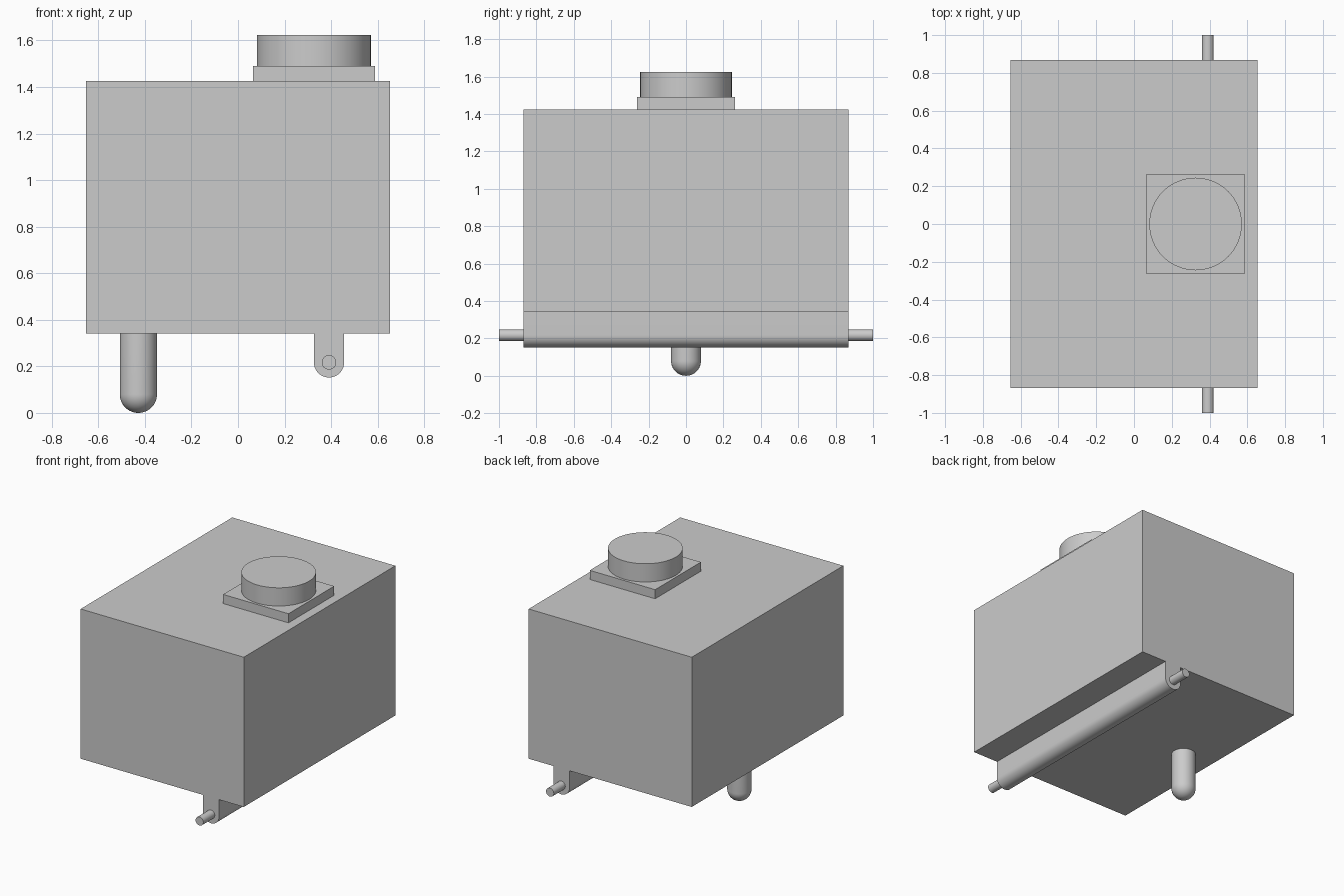
import bpy, bmesh, math
from mathutils import Matrix

cube = bpy.data.objects.get("Cube")
if cube:
    bpy.data.objects.remove(cube, do_unlink=True)

grey = bpy.data.materials.new("plain grey")
grey.use_nodes = True
colour = (0.6, 0.6, 0.6, 1)
grey.diffuse_color = colour
grey.node_tree.nodes["Principled BSDF"].inputs["Base Color"].default_value = colour


def finish(name, bm):
    bmesh.ops.recalc_face_normals(bm, faces=bm.faces)
    mesh = bpy.data.meshes.new(name)
    bm.to_mesh(mesh)
    bm.free()
    mesh.materials.append(grey)
    obj = bpy.data.objects.new(name, mesh)
    bpy.context.collection.objects.link(obj)
    bpy.ops.object.select_all(action='DESELECT')
    obj.select_set(True)
    bpy.context.view_layer.objects.active = obj
    bpy.ops.object.shade_smooth_by_angle(angle=math.radians(30))
    return obj


def box(name, x, half_x, half_y, z0, z1):
    bm = bmesh.new()
    place = Matrix.Translation((x, 0, (z0 + z1) / 2))
    size = Matrix.Diagonal((2 * half_x, 2 * half_y, z1 - z0, 1))
    bmesh.ops.create_cube(bm, size=1, matrix=place @ size)
    return finish(name, bm)


def cylinder(name, centre, radius, length, turn=Matrix.Identity(4)):
    bm = bmesh.new()
    bmesh.ops.create_cone(bm, cap_ends=True, segments=64, radius1=radius,
                          radius2=radius, depth=length,
                          matrix=Matrix.Translation(centre) @ turn)
    return finish(name, bm)


BOTTOM, TOP, HALF_Y = 0.34, 1.425, 0.868

# Main housing, with the square plate and round button on top
box("housing", 0, 0.654, HALF_Y, BOTTOM, TOP)
box("button_plate", 0.326, 0.262, 0.262, TOP, 1.491)
cylinder("button", (0.326, 0, 1.557), 0.245, 0.132)

# Hinge rail: U-shaped profile extruded along the housing
rail_x, rail_z, rail_r = 0.391, 0.217, 0.065
profile = [(rail_x - rail_r, BOTTOM)]
for i in range(33):
    a = math.pi * (1 + i / 32)
    profile.append((rail_x + rail_r * math.cos(a), rail_z + rail_r * math.sin(a)))
profile.append((rail_x + rail_r, BOTTOM))
bm = bmesh.new()
face = bm.faces.new([bm.verts.new((x, -HALF_Y, z)) for x, z in profile])
ext = bmesh.ops.extrude_face_region(bm, geom=[face])
bmesh.ops.translate(bm, vec=(0, 2 * HALF_Y, 0),
                    verts=[v for v in ext["geom"] if isinstance(v, bmesh.types.BMVert)])
finish("hinge_rail", bm)

# Hinge pins sticking out at both ends
sideways = Matrix.Rotation(math.pi / 2, 4, 'X')
for side, name in ((-1, "front_hinge_pin"), (1, "back_hinge_pin")):
    cylinder(name, (rail_x, side * (1 + HALF_Y) / 2, rail_z), 0.031, 1 - HALF_Y, sideways)

# Round-ended plunger: a profile spun about its axis
plunger_x, r = -0.428, 0.08
bm = bmesh.new()
points = [(r * math.sin(i * math.pi / 32), r - r * math.cos(i * math.pi / 32))
          for i in range(17)] + [(r, BOTTOM), (0, BOTTOM)]
verts = [bm.verts.new((plunger_x + x, 0, z)) for x, z in points]
edges = [bm.edges.new(pair) for pair in zip(verts, verts[1:])]
bmesh.ops.spin(bm, geom=verts + edges, cent=(plunger_x, 0, 0), axis=(0, 0, 1),
               angle=2 * math.pi, steps=48)
bmesh.ops.remove_doubles(bm, verts=bm.verts, dist=0.0005)
finish("plunger", bm)
